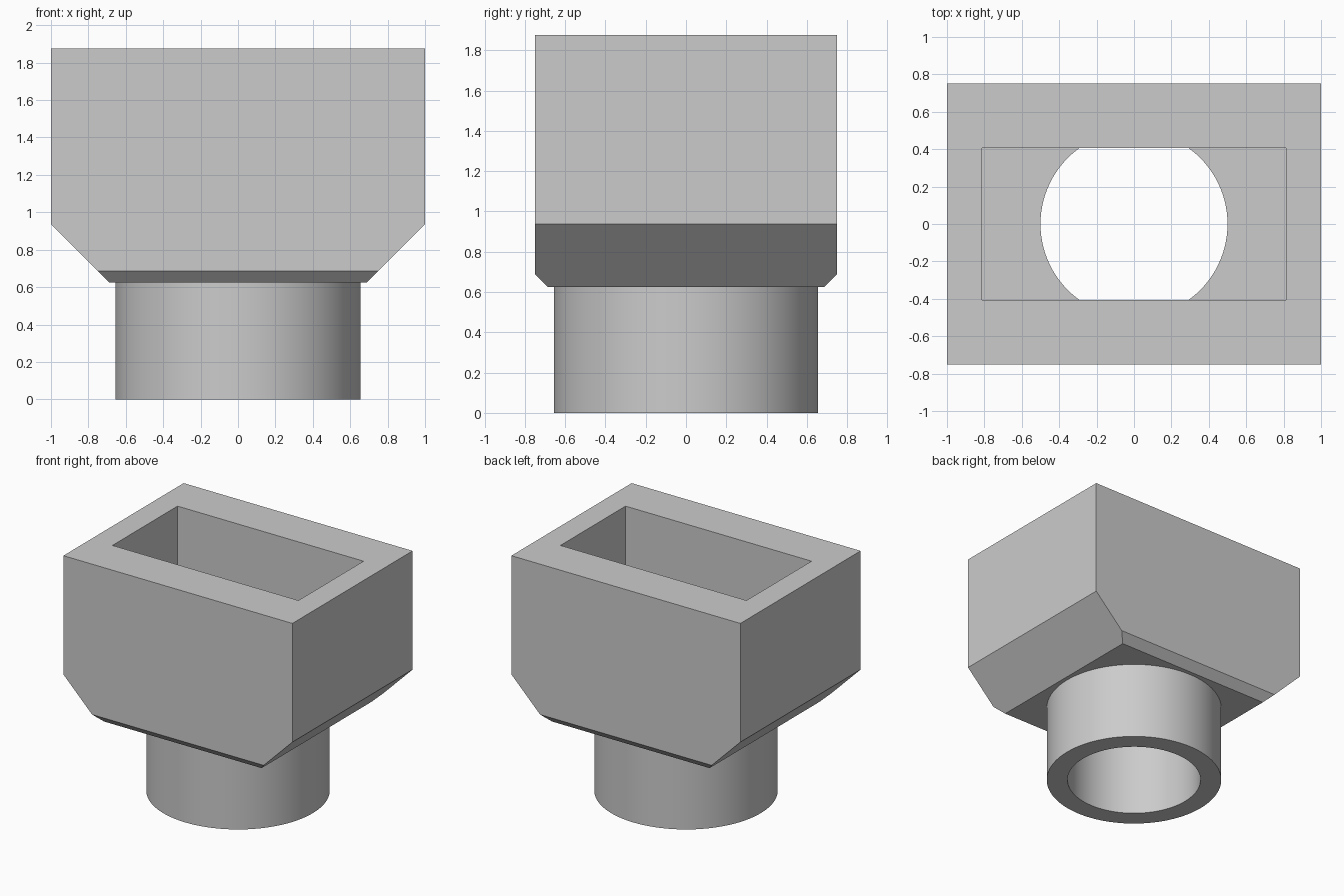
import bpy, bmesh
from mathutils import Matrix, Vector

cube = bpy.data.objects.get("Cube")
if cube:
    bpy.data.objects.remove(cube, do_unlink=True)

HALF_X, HALF_Y = 1.0, 0.75
TOP, BASE, SLOPE = 1.875, 0.625, 0.9375   # box top, box underside, start of end slopes

grey = bpy.data.materials.new("plain grey")
grey.use_nodes = True
colour = (0.6, 0.6, 0.6, 1)
grey.diffuse_color = colour
grey.node_tree.nodes["Principled BSDF"].inputs["Base Color"].default_value = colour


def add_object(name, bm):
    bmesh.ops.recalc_face_normals(bm, faces=bm.faces)
    mesh = bpy.data.meshes.new(name)
    bm.to_mesh(mesh)
    bm.free()
    mesh.materials.append(grey)
    obj = bpy.data.objects.new(name, mesh)
    bpy.context.collection.objects.link(obj)
    return obj


def box(name, hx, hy, z0, z1):
    bm = bmesh.new()
    place = Matrix.Translation((0, 0, (z0 + z1) / 2)) @ Matrix.Diagonal((2 * hx, 2 * hy, z1 - z0, 1))
    bmesh.ops.create_cube(bm, size=1, matrix=place)
    return add_object(name, bm)


def cylinder(name, radius, z0, z1):
    bm = bmesh.new()
    bmesh.ops.create_cone(bm, cap_ends=True, segments=96, radius1=radius, radius2=radius,
                          depth=z1 - z0, matrix=Matrix.Translation((0, 0, (z0 + z1) / 2)))
    return add_object(name, bm)


def chamfer(obj, point, normal):
    bm = bmesh.new()
    bm.from_mesh(obj.data)
    cut = bmesh.ops.bisect_plane(bm, geom=bm.verts[:] + bm.edges[:] + bm.faces[:],
                                 plane_co=point, plane_no=normal, clear_outer=True)
    edges = [e for e in cut["geom_cut"] if isinstance(e, bmesh.types.BMEdge)]
    bmesh.ops.contextual_create(bm, geom=edges)
    bmesh.ops.recalc_face_normals(bm, faces=bm.faces)
    bm.to_mesh(obj.data)
    bm.free()


def combine(obj, other, operation):
    mod = obj.modifiers.new(operation, "BOOLEAN")
    mod.operation, mod.solver, mod.object = operation, "EXACT", other
    bpy.context.view_layer.update()
    graph = bpy.context.evaluated_depsgraph_get()
    mesh = bpy.data.meshes.new_from_object(obj.evaluated_get(graph))
    obj.modifiers.clear()
    obj.data = mesh
    bpy.data.objects.remove(other, do_unlink=True)


# Rectangular body: long slopes at the ends, small chamfers front and back
body = box("socket_body", HALF_X, HALF_Y, BASE, TOP)
for side in (-1, 1):
    chamfer(body, Vector((side * HALF_X, 0, SLOPE)), Vector((side, 0, -1)))
    chamfer(body, Vector((0, side * HALF_Y, BASE + 0.0625)), Vector((0, side, -1)))

# Round spigot below, then the rectangular pocket and the round bore
combine(body, cylinder("spigot", 0.656, 0, 0.75), "UNION")
combine(body, box("pocket", 0.8125, 0.406, SLOPE, TOP + 0.2), "DIFFERENCE")
combine(body, cylinder("bore", 0.5, -0.2, SLOPE + 0.001), "DIFFERENCE")

bpy.ops.object.select_all(action="DESELECT")
body.select_set(True)
bpy.context.view_layer.objects.active = body
bpy.ops.object.shade_smooth_by_angle()
